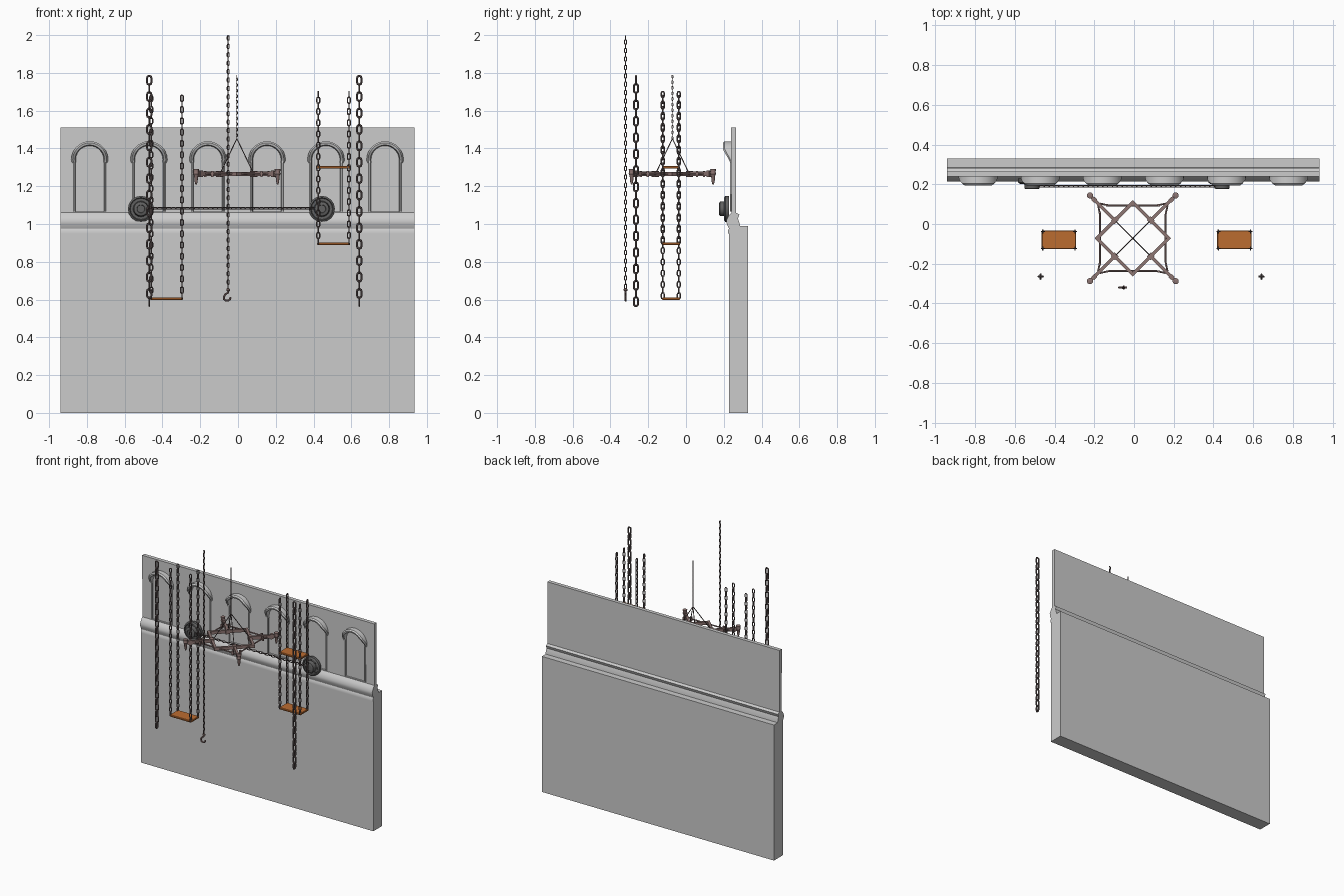
import bpy, bmesh, math
from mathutils import Vector, Matrix

if "Cube" in bpy.data.objects:
    bpy.data.objects.remove(bpy.data.objects["Cube"])

def mat(name, c):
    m = bpy.data.materials.new(name)
    m.diffuse_color = (*c, 1)
    m.use_nodes = True
    m.node_tree.nodes["Principled BSDF"].inputs["Base Color"].default_value = m.diffuse_color
    return m

IRON = mat("dark_iron", (0.13, 0.10, 0.10))
RUST = mat("rusty_iron", (0.27, 0.18, 0.17))
WOOD = mat("orange_wood", (0.50, 0.15, 0.03))
GREY = mat("grey_iron", (0.12, 0.12, 0.12))

def finish(bm, name, material=None, smooth=True):
    bmesh.ops.recalc_face_normals(bm, faces=bm.faces)
    me = bpy.data.meshes.new(name)
    bm.to_mesh(me)
    bm.free()
    ob = bpy.data.objects.new(name, me)
    bpy.context.collection.objects.link(ob)
    if material:
        me.materials.append(material)
    if smooth:
        bpy.ops.object.select_all(action='DESELECT')
        ob.select_set(True)
        bpy.context.view_layer.objects.active = ob
        bpy.ops.object.shade_smooth_by_angle(angle=math.radians(40))
    return ob

def bridge(bm, rings, closed):
    n = len(rings[0])
    pairs = list(zip(rings, rings[1:])) + ([(rings[-1], rings[0])] if closed else [])
    for a, b in pairs:
        for i in range(n):
            bm.faces.new((a[i], a[(i + 1) % n], b[(i + 1) % n], b[i]))
    if not closed:
        bm.faces.new(rings[0])
        bm.faces.new(rings[-1])

def tube(bm, pts, r, normal, closed=False, sides=6):
    pts, rings, k = [Vector(p) for p in pts], [], len(pts)
    nrm = Vector(normal).normalized()
    for i, p in enumerate(pts):
        a = pts[(i - 1) % k] if closed or i else p
        b = pts[(i + 1) % k] if closed or i < k - 1 else p
        side = (b - a).normalized().cross(nrm).normalized()
        rings.append([bm.verts.new(p + r * (math.cos(t) * side + math.sin(t) * nrm))
                      for t in (2 * math.pi * j / sides for j in range(sides))])
    bridge(bm, rings, closed)

def box(bm, c, s, rot=0):
    m = Matrix.Translation(c) @ Matrix.Rotation(rot, 4, 'Z') @ Matrix.Diagonal((*s, 1))
    bmesh.ops.create_cube(bm, size=1, matrix=m)

def lathe(bm, prof, centre, axis, sides=16):
    # prof holds (radius, distance along axis)
    ax = Vector(axis)
    u = ax.orthogonal().normalized()
    v = ax.cross(u)
    bridge(bm, [[bm.verts.new(Vector(centre) + ax * h + r * (math.cos(t) * u + math.sin(t) * v))
                 for t in (2 * math.pi * j / sides for j in range(sides))] for r, h in prof], False)

def chain(bm, a, b, width, length, r):
    # oval links, every second one turned a quarter
    a, b = Vector(a), Vector(b)
    d = (b - a).normalized()
    u = d.orthogonal().normalized()
    if abs(d.z) > 0.99:
        u = Vector((1, 0, 0))
    v = d.cross(u)
    total = (b - a).length
    n = round((total - length) / (length - 2.6 * r)) + 1
    R, half = width / 2 - r, length / 2 - width / 2
    for i in range(n):
        c = a + d * (length / 2 + (total - length) * i / (n - 1))
        s, nm = (u, v) if i % 2 else (v, u)
        pts = [c + s * R * math.cos(t) + d * (R * math.sin(t) + half * e)
               for e in (1, -1) for t in (math.pi * (j / 5 + (e < 0)) for j in range(6))]
        tube(bm, pts, r, nm, True)

# lower wall
bm = bmesh.new()
box(bm, (-0.003, 0.278, 0.495), (1.876, 0.102, 0.99))
finish(bm, "lower_wall", smooth=False)

# upper arcade: three panels with a moulded ledge and two niches each
PROFILE = [(.222, .95), (.222, .965), (.228, .975), (.216, 1.0), (.214, 1.02), (.226, 1.045), (.24, 1.06),
           (.238, 1.51), (.265, 1.51), (.265, 1.06), (.283, 1.05), (.275, 1.03), (.285, 1.0), (.285, .95)]
SPRING, RAD = 1.34, 0.085

def arch(r, base, n=14):
    arc = [(r * math.cos(math.pi * i / n), SPRING + r * math.sin(math.pi * i / n)) for i in range(n + 1)]
    return [(r, base)] + arc + [(-r, base)]

for i in range(3):
    x0 = -0.941 + 0.6253 * i
    centres = (x0 + 0.156, x0 + 0.469)
    bm = bmesh.new()
    bridge(bm, [[bm.verts.new((x, y, z)) for y, z in PROFILE] for x in (x0, x0 + 0.6253)], False)
    panel = finish(bm, f"arcade_panel_{i + 1}")
    bm = bmesh.new()
    for c in centres:
        bridge(bm, [[bm.verts.new((c + x, y, z)) for x, z in arch(RAD - .006, 1.065)] for y in (.2, .251)], False)
    cutter = finish(bm, "niche_cutter", smooth=False)
    cutter.hide_render = True
    mod = panel.modifiers.new("niches", 'BOOLEAN')
    mod.object, mod.solver = cutter, 'EXACT'
    bpy.context.view_layer.objects.active = panel
    bpy.ops.object.modifier_apply(modifier=mod.name)
    bpy.data.objects.remove(cutter)

    # niche trim and the projecting hood, which sinks into the wall at its feet
    bm = bmesh.new()
    for c in centres:
        tube(bm, [(c + x, .238, z) for x, z in arch(RAD - .004, 1.065)], .006, (0, 1, 0))
        rings = []
        for k in range(17):
            t = math.pi * (-0.06 + 1.12 * k / 16)
            s = max(0, min(1, (math.sin(t) + 0.15) / 0.75))
            yf = .236 - .041 * s
            rings.append([bm.verts.new((c + r * math.cos(t), y, SPRING + r * math.sin(t)))
                          for r, y in ((.098, .246), (.098, yf + .008), (.09, yf), (.078, yf + .004), (.074, .246))])
        bridge(bm, rings, False)
    finish(bm, f"arch_hoods_{i + 1}")

# wall wheels with a chain stretched between them
WHEEL = [(.069, 0), (.069, .02), (.06, .026), (.056, .02), (.042, .02), (.038, .03),
         (.038, .048), (.032, .052), (.022, .052), (.02, .046), (.005, .046)]
for side, x in (("left", -0.514), ("right", 0.444)):
    bm = bmesh.new()
    lathe(bm, WHEEL, (x, .228, 1.08), (0, -1, 0))
    for k in range(8):
        t = math.pi * k / 4
        lathe(bm, [(.005, 0), (.005, .006)], (x + .049 * math.cos(t), .208, 1.08 + .049 * math.sin(t)), (0, -1, 0), 6)
    finish(bm, f"wall_wheel_{side}", GREY)
bm = bmesh.new()
chain(bm, (-.48, .19, 1.083), (.41, .19, 1.083), .017, .032, .003)
finish(bm, "wall_chain", IRON)

# heavy hanging chains
for side, x in (("left", -.47), ("right", .642)):
    bm = bmesh.new()
    chain(bm, (x, -.265, .56), (x, -.265, 1.79), .033, .058, .0055)
    finish(bm, f"heavy_chain_{side}", IRON)

# swings: seat boards hung on four chains each
for name, x, zs, top in (("left", -.378, (.605,), 1.685), ("right", .506, (.895, 1.3), 1.705)):
    for k, z in enumerate(zs):
        bm = bmesh.new()
        box(bm, (x, -.079, z), (.174, .094, .014))
        bmesh.ops.bevel(bm, geom=bm.edges[:], offset=.003, segments=1, affect='EDGES')
        finish(bm, f"swing_seat_{name}_{k + 1}", WOOD, False)
    bm = bmesh.new()
    for sx in (-.081, .081):
        for y in (-.123, -.038):
            chain(bm, (x + sx, y, zs[0] - .005), (x + sx, y, top), .022, .04, .0038)
    finish(bm, f"swing_chains_{name}", IRON)

# hook on a thin chain
bm = bmesh.new()
chain(bm, (-.052, -.32, .655), (-.052, -.32, 2.0), .016, .03, .003)
finish(bm, "hook_chain", IRON)
bm = bmesh.new()
lathe(bm, [(.005, 0), (.01, .004), (.01, .012), (.005, .017)], (-.052, -.32, .643), (0, 0, 1), 10)
tube(bm, [(x, -.32, z) for x, z in ((-.052, .65), (-.052, .637), (-.066, .629), (-.075, .615), (-.074, .602),
     (-.064, .594), (-.052, .594), (-.043, .601), (-.039, .613))], .0055, (0, 1, 0), sides=8)
finish(bm, "hook", RUST)

# hanging frame: diamond of beams, four arms with finials, wire square
CX, CY, CZ = -.006, -.072, 1.265
bm = bmesh.new()
for k in range(4):
    a = math.pi / 4 + k * math.pi / 2
    d = Vector((math.cos(a), math.sin(a), 0))
    c = Vector((CX, CY, CZ))
    box(bm, c + d * .128, (.017, .27, .022), a)
    box(bm, c + d * .21, (.18, .016, .024), a)
    lathe(bm, [(.004, -.055), (.008, -.04), (.011, -.01), (.016, 0), (.013, .01), (.016, .025), (.010, .027)],
          c + d * .305, (0, 0, 1), 10)
    box(bm, c + d * .275, (.02, .022, .034), a)
    box(bm, c + d * .128, (.026, .03, .032), a)
finish(bm, "hanging_frame", RUST)
bm = bmesh.new()
for k in range(4):
    rot = Matrix.Translation((CX, CY, CZ)) @ Matrix.Rotation(k * math.pi / 2, 4, 'Z')
    pts = [rot @ Vector((x, y, 0)) for x, y in ((-.165, .175), (-.12, .165), (.12, .165), (.165, .175))]
    tube(bm, pts, .0045, (0, 0, 1))
    for x in (-.13, .13):
        box(bm, rot @ Vector((x, .167, 0)), (.012, .012, .03), k * math.pi / 2)
finish(bm, "frame_side_rods", RUST)

# suspension of the frame
bm = bmesh.new()
for sx in (-1, 1):
    for sy in (-1, 1):
        tube(bm, [(CX, CY, 1.452), (CX + .086 * sx, CY + .086 * sy, 1.272)], .0028, (sx, -sy, 0))
chain(bm, (CX, CY, 1.445), (CX, CY, 1.79), .01, .02, .002)
finish(bm, "frame_suspension", IRON)
